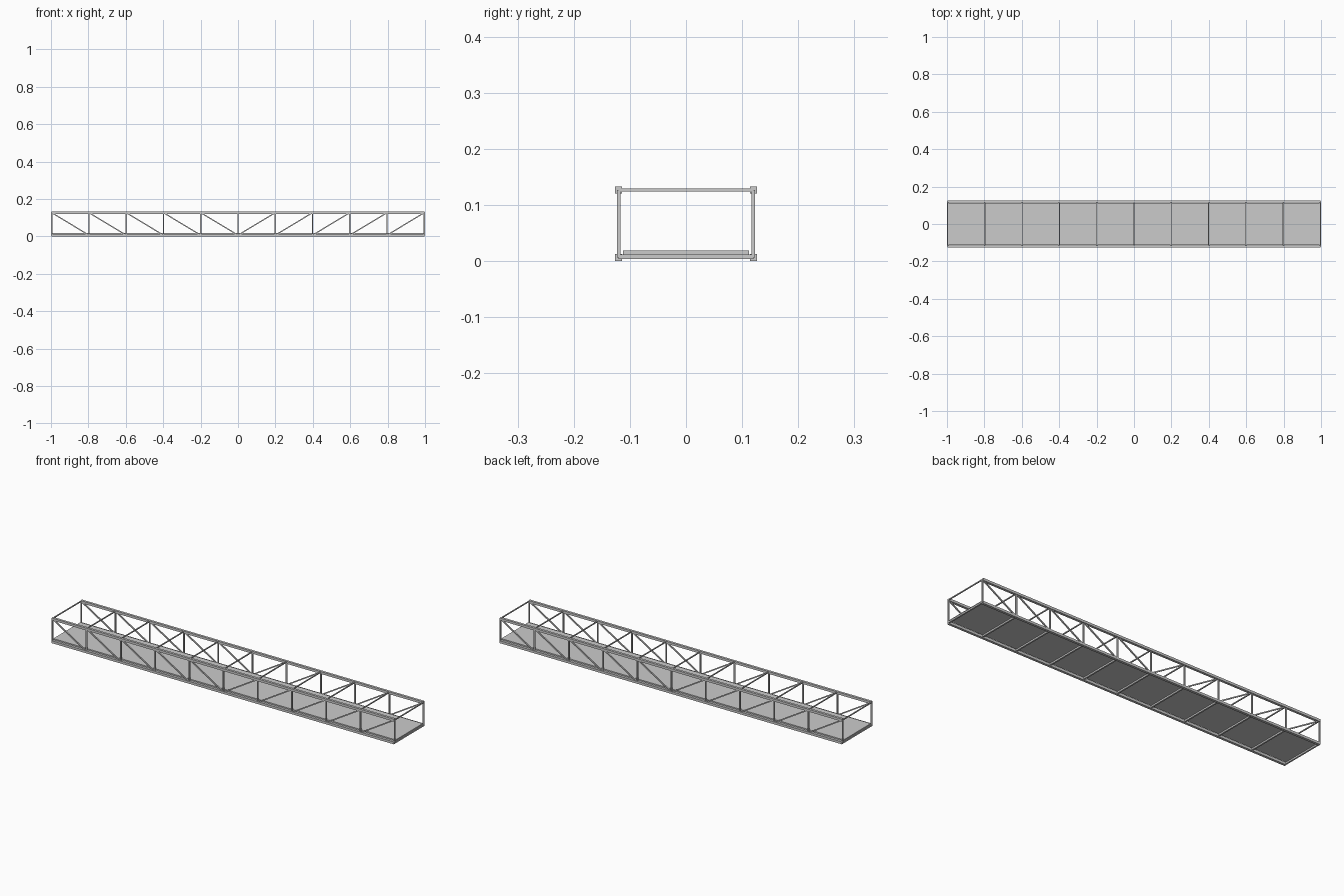
import bpy
from mathutils import Vector, Matrix

if "Cube" in bpy.data.objects:
    bpy.data.objects.remove(bpy.data.objects["Cube"])

N = 10            # panels
HL = 0.996        # half length between end frames
Y = 0.12          # truss plane
ZB, ZT = 0.0063, 0.1263   # chord centre heights
STEP = 2 * HL / N


def box(name, centre, size, rot=None):
    sx, sy, sz = (s / 2 for s in size)
    v = [Vector((x, y, z)) for x in (-sx, sx) for y in (-sy, sy) for z in (-sz, sz)]
    f = [(0, 1, 3, 2), (4, 6, 7, 5), (0, 4, 5, 1), (2, 3, 7, 6), (0, 2, 6, 4), (1, 5, 7, 3)]
    me = bpy.data.meshes.new(name)
    me.from_pydata(v, [], f)
    ob = bpy.data.objects.new(name, me)
    ob.matrix_world = Matrix.Translation(centre) @ (rot or Matrix.Identity(4))
    bpy.context.collection.objects.link(ob)
    return ob


def bar(name, a, b, w):
    # square bar running from a to b
    a, b = Vector(a), Vector(b)
    d = b - a
    rot = d.to_track_quat('X', 'Z').to_matrix().to_4x4()
    return box(name, (a + b) / 2, (d.length, w, w), rot)


# Side trusses
for side, s in (("front", -1), ("back", 1)):
    y = s * Y
    for level, z in (("bottom", ZB), ("top", ZT)):
        bar(f"{side}_{level}_chord", (-HL, y, z), (HL, y, z), 0.0126)
    for i in range(N + 1):
        x = -HL + i * STEP
        bar(f"{side}_post_{i}", (x, y, ZB), (x, y, ZT), 0.0065)
    # Diagonals fall towards midspan
    for i in range(N):
        x0, x1 = -HL + i * STEP, -HL + (i + 1) * STEP
        za, zb = (ZT, ZB) if i < N // 2 else (ZB, ZT)
        bar(f"{side}_diagonal_{i}", (x0, y, za), (x1, y, zb), 0.006)

# Cross members between the trusses
for i in range(N + 1):
    x = -HL + i * STEP
    bar(f"floor_beam_{i}", (x, -Y, 0.008), (x, Y, 0.008), 0.008)
    bar(f"top_strut_{i}", (x, -Y, ZT + 0.0003), (x, Y, ZT + 0.0003), 0.005)

# Deck
box("deck", (0, 0, 0.0153), (2 * HL, 0.225, 0.0065))
